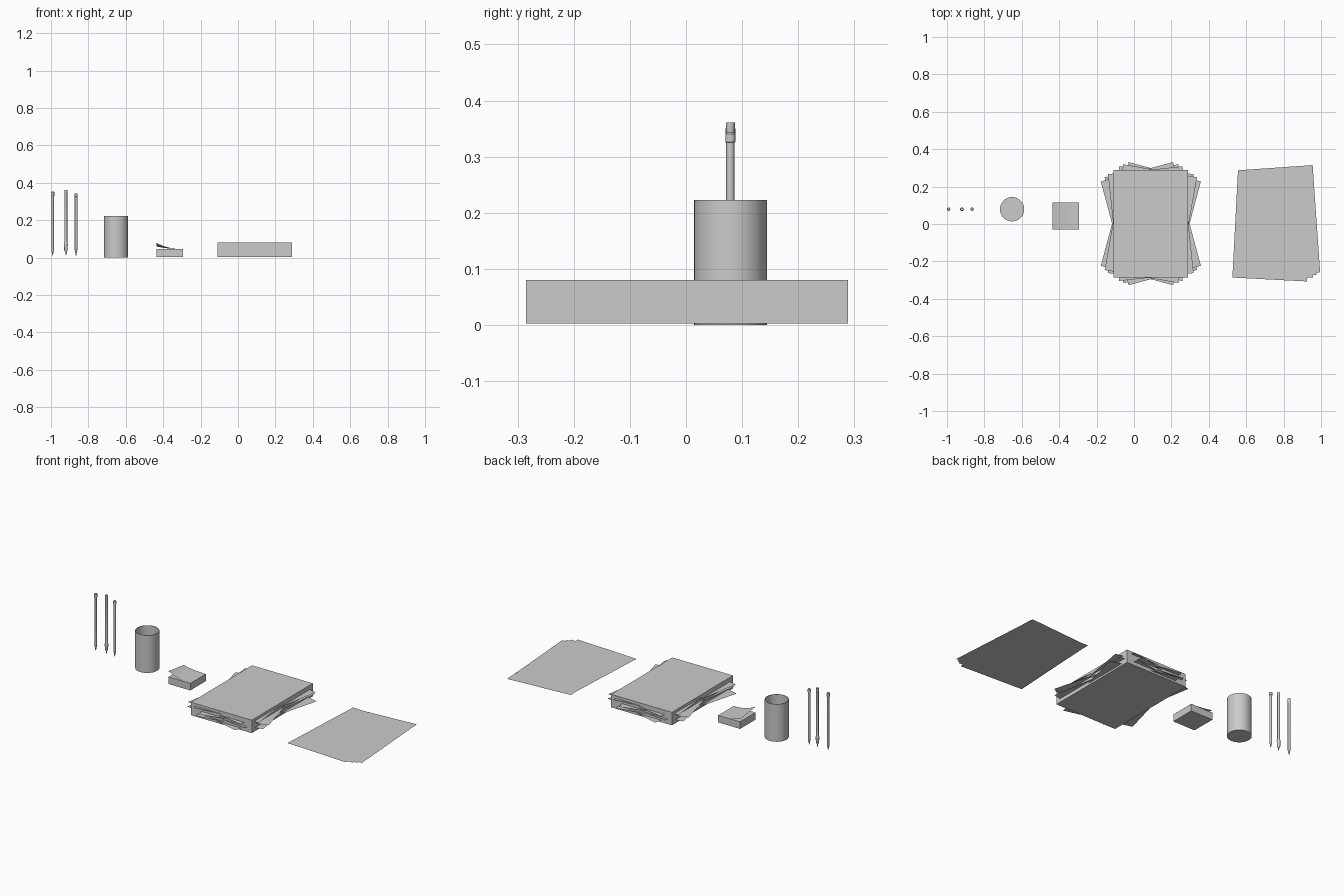
import bpy, bmesh
from math import sin, cos, pi, radians

if "Cube" in bpy.data.objects:
    bpy.data.objects.remove(bpy.data.objects["Cube"])


def make(name, verts, faces, smooth=False):
    me = bpy.data.meshes.new(name)
    me.from_pydata(verts, [], faces)
    ob = bpy.data.objects.new(name, me)
    bpy.context.collection.objects.link(ob)
    bm = bmesh.new()
    bm.from_mesh(me)
    if smooth:
        bmesh.ops.remove_doubles(bm, verts=bm.verts, dist=1e-6)
    bmesh.ops.recalc_face_normals(bm, faces=bm.faces)
    bm.to_mesh(me)
    bm.free()
    if smooth:
        bpy.ops.object.select_all(action='DESELECT')
        ob.select_set(True)
        bpy.context.view_layer.objects.active = ob
        bpy.ops.object.shade_smooth_by_angle(angle=radians(35))
    return ob


def box(name, lo, hi):
    v = [(x, y, z) for x in (lo[0], hi[0]) for y in (lo[1], hi[1]) for z in (lo[2], hi[2])]
    f = [(0, 1, 3, 2), (4, 6, 7, 5), (0, 4, 5, 1), (2, 3, 7, 6), (0, 2, 6, 4), (1, 5, 7, 3)]
    return make(name, v, f)


def lathe(name, x, y, profile, n, smooth=True):
    v = [(x + r * cos(2 * pi * i / n), y + r * sin(2 * pi * i / n), z)
         for r, z in profile for i in range(n)]
    f = [(k * n + i, k * n + (i + 1) % n, (k + 1) * n + (i + 1) % n, (k + 1) * n + i)
         for k in range(len(profile) - 1) for i in range(n)]
    last = (len(profile) - 1) * n
    f += [tuple(range(n)), tuple(range(last, last + n))]
    return make(name, v, f, smooth)


# A paper sheet turned by an angle about a pivot
W, H = 0.40, 0.574


def sheet(name, centre, z, deg, pivot):
    c, s = cos(radians(deg)), sin(radians(deg))
    v = []
    for sx, sy in ((-1, -1), (1, -1), (1, 1), (-1, 1)):
        dx = centre[0] + sx * W / 2 - pivot[0]
        dy = centre[1] + sy * H / 2 - pivot[1]
        v.append((pivot[0] + c * dx - s * dy, pivot[1] + s * dx + c * dy, z))
    return make(name, v, [(0, 1, 2, 3)])


# Paper ream with skewed sheets poking out
C = (0.09, 0.002)
box("paper_stack", (C[0] - W / 2, C[1] - H / 2, 0.003), (C[0] + W / 2, C[1] + H / 2, 0.08))
for i, deg in enumerate((-15, 10, -6, 15, -10, 6)):
    sheet(f"skewed_sheet_{i + 1}", C, 0.014 + 0.010 * i, deg, C)

# Loose sheets fanned about their back left corner
L = (0.756, 0.0)
for i, deg in enumerate((4, 2, 0, -3)):
    sheet(f"loose_sheet_{i + 1}", L, 0.004 + 0.0013 * i, deg, (L[0] - W / 2, L[1] + H / 2))

# Sticky note pad
x0, x1, y0, y1 = -0.437, -0.293, -0.029, 0.116
box("note_pad", (x0, y0, 0.003), (x1, y1, 0.045))

# Curled top note, lifted most at its front left corner
N = 12
verts, faces = [], []
for i in range(N + 1):
    t = i / N
    for y, lift in ((y0, 0.034), (y1, 0.015)):
        verts.append((x1 + (x0 - x1) * t, y, 0.0455 + lift * t ** 2.3))
for i in range(N):
    faces.append((2 * i, 2 * i + 1, 2 * i + 3, 2 * i + 2))
make("curled_note", verts, faces, True)

# Pen cup with thin wall
lathe("pen_cup", -0.652, 0.079, [(0.065, 0), (0.065, 0.223), (0.0625, 0.223), (0.0625, 0.004)], 32)

# Pens and pencil standing in a row
PY = 0.079
lathe("pencil", -0.991, PY, [(0.001, 0.012), (0.007, 0.04), (0.007, 0.327), (0.009, 0.332),
                             (0.009, 0.350), (0.006, 0.353)], 12)
lathe("grip_pen", -0.920, PY, [(0.0015, 0.013), (0.003, 0.025), (0.009, 0.04), (0.010, 0.07),
                               (0.0075, 0.085), (0.0075, 0.345), (0.008, 0.347), (0.008, 0.361)], 12)
lathe("click_pen", -0.866, PY, [(0.0015, 0.011), (0.003, 0.02), (0.007, 0.042), (0.0075, 0.05),
                                (0.0075, 0.325), (0.009, 0.326), (0.009, 0.340), (0.006, 0.343)], 12)
